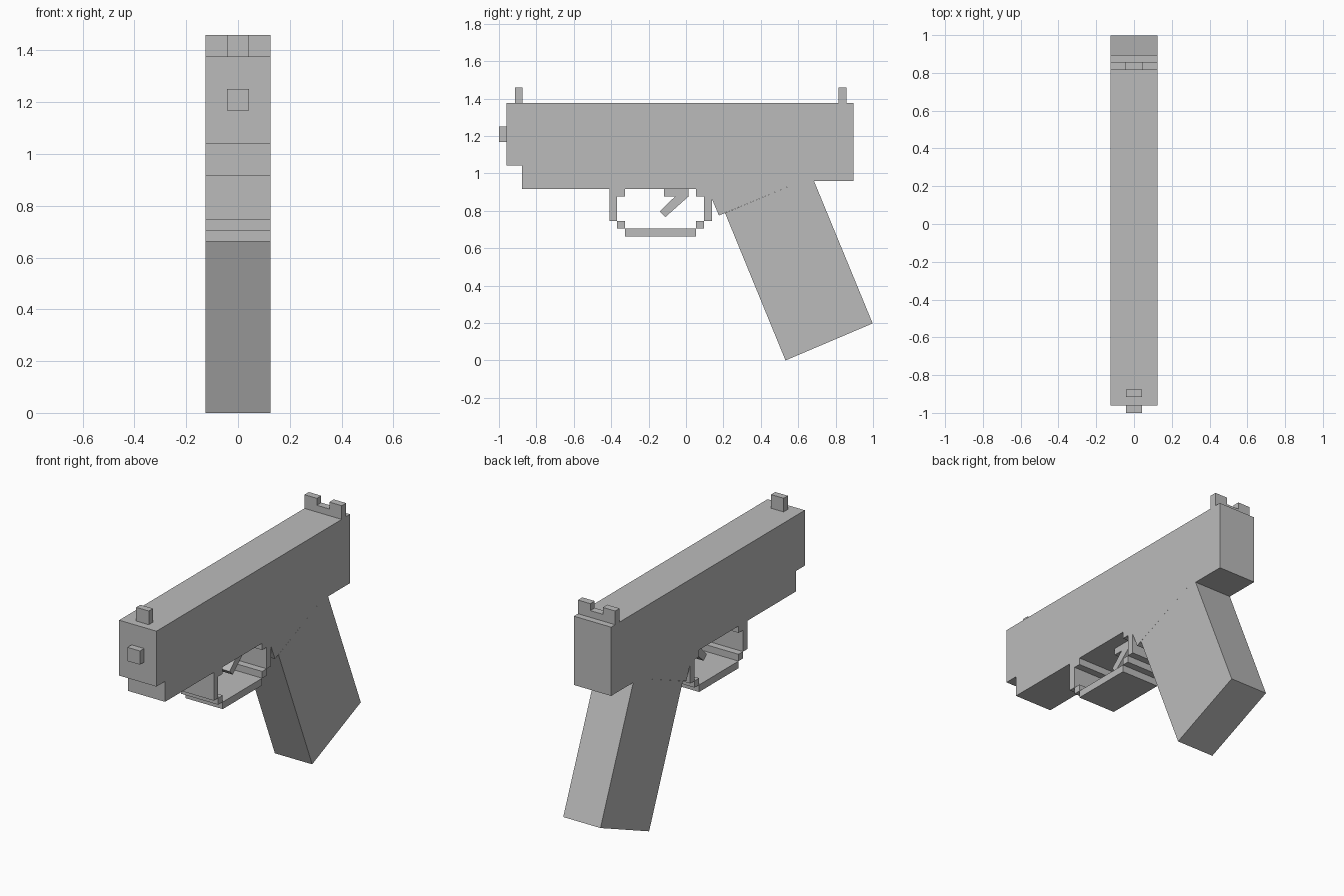
import bpy, bmesh

if "Cube" in bpy.data.objects:
    bpy.data.objects.remove(bpy.data.objects["Cube"])

W = 0.125    # half width of the main parts
N = 0.042    # half width of the narrow parts

grey = bpy.data.materials.new("plain_grey")
grey.diffuse_color = (0.5, 0.5, 0.5, 1)
grey.use_nodes = True
grey.node_tree.nodes["Principled BSDF"].inputs["Base Color"].default_value = grey.diffuse_color


def build(name, pieces):
    """Extrude (y, z) outlines across x; each piece is (outline, x0, x1)."""
    bm = bmesh.new()
    for outline, x0, x1 in pieces:
        face = bm.faces.new([bm.verts.new((x0, y, z)) for y, z in outline])
        ext = bmesh.ops.extrude_face_region(bm, geom=[face])["geom"]
        moved = [v for v in ext if isinstance(v, bmesh.types.BMVert)]
        bmesh.ops.translate(bm, verts=moved, vec=(x1 - x0, 0, 0))
    bmesh.ops.recalc_face_normals(bm, faces=bm.faces)
    mesh = bpy.data.meshes.new(name)
    bm.to_mesh(mesh)
    bm.free()
    mesh.materials.append(grey)
    obj = bpy.data.objects.new(name, mesh)
    bpy.context.collection.objects.link(obj)


def rect(y0, y1, z0, z1):
    return [(y0, z0), (y1, z0), (y1, z1), (y0, z1)]


# Slide and frame, with the slanted neck above the grip
build("body", [([(-0.96, 1.377), (-0.96, 1.041), (-0.877, 1.041), (-0.877, 0.917),
                 (0.116, 0.917), (0.176, 0.775), (0.62, 0.96), (0.896, 0.96),
                 (0.896, 1.377)], -W, W)])

# Slanted grip
build("grip", [([(0.532, 0), (0.998, 0.198), (0.684, 0.96), (0.62, 0.96),
                 (0.209, 0.788)], -W, W)])

# Barrel end
build("muzzle", [(rect(-1.0, -0.96, 1.167, 1.25), -N, N)])

# Sights: a single front post, and a rear bar with two posts around a notch
build("front_sight", [(rect(-0.915, -0.875, 1.377, 1.46), -N, N)])
build("rear_sight", [(rect(0.815, 0.857, 1.377, 1.418), -W, W),
                     (rect(0.815, 0.857, 1.418, 1.46), -W, -N),
                     (rect(0.815, 0.857, 1.418, 1.46), N, W)])

# Stepped trigger guard, mirrored front to back about its middle
mid = -0.136
guard = [(rect(-0.325, 0.053, 0.662, 0.705), -W, W)]
for s in (-1, 1):
    for a, b, z0, z1 in ((0.232, 0.274, 0.746, 0.917),
                         (0.189, 0.232, 0.705, 0.746),
                         (0.189, 0.232, 0.876, 0.917)):
        ys = sorted((mid + s * a, mid + s * b))
        guard.append((rect(ys[0], ys[1], z0, z1), -W, W))
build("trigger_guard", guard)

# Trigger with its mount block
build("trigger", [(rect(-0.118, 0.013, 0.876, 0.917), -N, N),
                  ([(0.013, 0.876), (-0.059, 0.876), (-0.14, 0.797), (-0.11, 0.767)], -N, N)])
